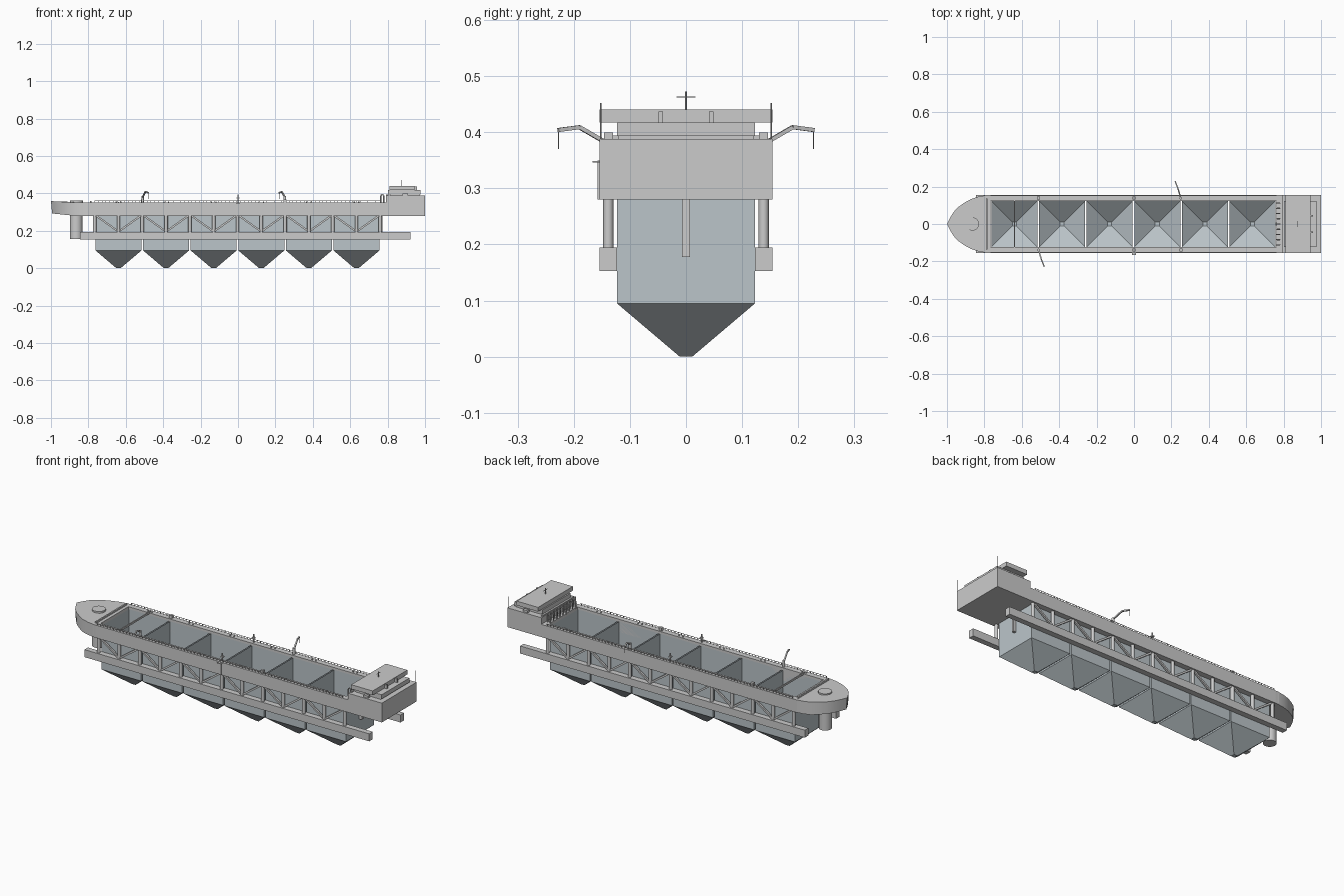
import bpy, bmesh, math
from mathutils import Vector, Matrix

if "Cube" in bpy.data.objects:
    bpy.data.objects.remove(bpy.data.objects["Cube"])

steel = bpy.data.materials.new("hopper_steel")
steel.diffuse_color = (0.50, 0.56, 0.59, 1)
steel.use_nodes = True
steel.node_tree.nodes["Principled BSDF"].inputs["Base Color"].default_value = steel.diffuse_color


def finish(name, bm, mat=None, smooth=False):
    me = bpy.data.meshes.new(name)
    bm.to_mesh(me)
    bm.free()
    ob = bpy.data.objects.new(name, me)
    bpy.context.collection.objects.link(ob)
    if mat:
        me.materials.append(mat)
    if smooth:
        bpy.ops.object.select_all(action='DESELECT')
        ob.select_set(True)
        bpy.context.view_layer.objects.active = ob
        bpy.ops.object.shade_smooth_by_angle(angle=math.radians(35))
    return ob


def add_box(bm, x0, x1, y0, y1, z0, z1):
    m = Matrix.Translation(((x0 + x1) / 2, (y0 + y1) / 2, (z0 + z1) / 2))
    bmesh.ops.create_cube(bm, size=1, matrix=m @ Matrix.Diagonal((x1 - x0, y1 - y0, z1 - z0, 1)))


def box(name, *b):
    bm = bmesh.new()
    add_box(bm, *b)
    return finish(name, bm)


def add_bar(bm, a, b, r, seg=8):
    a, b = Vector(a), Vector(b)
    d = b - a
    m = Matrix.Translation((a + b) / 2) @ d.to_track_quat('Z', 'Y').to_matrix().to_4x4()
    if seg == 4:
        m = m @ Matrix.Rotation(math.pi / 4, 4, 'Z')
    bmesh.ops.create_cone(bm, cap_ends=True, segments=seg, radius1=r, radius2=r, depth=d.length, matrix=m)


def add_path(bm, pts, r, seg=8):
    for a, b in zip(pts, pts[1:]):
        add_bar(bm, a, b, r, seg)


W, IN, MID = 0.154, 0.123, 0.1385      # hull half width, hold half width, rail centre
PITCH = 0.2545
centres = [-0.639 + PITCH * i for i in range(6)]
X0, X1 = centres[0] - PITCH / 2, centres[-1] + PITCH / 2

# Open-topped hoppers tapering to a small square outlet
for i, c in enumerate(centres):
    bm = bmesh.new()
    rings = [[bm.verts.new((c + sx * h, sy * h, z)) for sx, sy in ((-1, -1), (1, -1), (1, 1), (-1, 1))]
             for h, z in ((0.011, 0), (IN, 0.095), (IN, 0.338))]
    bm.faces.new(rings[0][::-1])
    for lo, hi in zip(rings, rings[1:]):
        for k in range(4):
            n = (k + 1) % 4
            bm.faces.new((lo[k], lo[n], hi[n], hi[k]))
    finish(f"hopper_{i + 1}", bm, steel)

for side, s in (("front", -1), ("back", 1)):
    ya, yb = sorted((s * IN, s * W))
    # Upper hull girder and lower pontoon
    box(f"hull_girder_{side}", X0 - 0.03, X1 + 0.02, ya, yb, 0.28, 0.351)
    box(f"lower_pontoon_{side}", -0.845, 0.922, ya, yb, 0.153, 0.195)

    # Truss between them: round posts and V diagonals
    bm = bmesh.new()
    for c in centres:
        add_bar(bm, (c, s * MID, 0.19), (c, s * MID, 0.285), 0.009, 16)
        for e in (-1, 1):
            add_bar(bm, (c + e * 0.118, s * MID, 0.28), (c + e * 0.006, s * MID, 0.2), 0.007, 4)
    for i in range(7):
        x = X0 + PITCH * i
        add_bar(bm, (x, s * MID, 0.19), (x, s * MID, 0.285), 0.009, 16)
    finish(f"truss_{side}", bm, smooth=True)

    # Deck railing
    bm = bmesh.new()
    for i in range(77):
        x = X0 + 0.02 * i
        add_box(bm, x - 0.0012, x + 0.0012, s * 0.151 - 0.0012, s * 0.151 + 0.0012, 0.35, 0.361)
    add_box(bm, X0, X1, s * 0.151 - 0.001, s * 0.151 + 0.001, 0.359, 0.361)
    finish(f"railing_{side}", bm)

    # Paired bollards along the girder
    bm = bmesh.new()
    for c in centres:
        for dx in (-0.012, 0.012):
            add_bar(bm, (c + dx, s * 0.134, 0.35), (c + dx, s * 0.134, 0.357), 0.003)
    finish(f"bollards_{side}", bm)

    # Midship post with a flat head
    bm = bmesh.new()
    add_bar(bm, (0, s * MID, 0.35), (0, s * MID, 0.395), 0.004)
    add_box(bm, -0.007, 0.007, s * MID - 0.008, s * MID + 0.008, 0.372, 0.379)
    finish(f"deck_post_{side}", bm)

    # Thin stern pole
    bm = bmesh.new()
    add_bar(bm, (0.997, s * 0.152, 0.385), (0.997, s * 0.152, 0.452), 0.001, 6)
    finish(f"stern_pole_{side}", bm)

# Swung-out deck cranes, with hanging cable
for name, x, s in (("crane_front", -0.51, -1), ("crane_back", 0.25, 1)):
    d = -s
    bm = bmesh.new()
    add_bar(bm, (x, s * MID, 0.35), (x, s * MID, 0.386), 0.007, 12)
    add_path(bm, [(x, s * 0.140, 0.380), (x + d * 0.015, s * 0.19, 0.409),
                  (x + d * 0.030, s * 0.228, 0.404)], 0.005, 4)
    add_bar(bm, (x + d * 0.030, s * 0.227, 0.404), (x + d * 0.030, s * 0.227, 0.37), 0.001, 6)
    finish(name, bm)
    box(name + "_opposite_fitting", x - 0.008, x + 0.008, -s * MID - 0.008, -s * MID + 0.008, 0.35, 0.368)

# Pointed bow, raked in at the keel
half = [(-1, 0), (-0.985, 0.03), (-0.965, 0.064), (-0.938, 0.092), (-0.905, 0.115),
        (-0.87, 0.134), (-0.83, 0.147), (-0.785, W)]
outline = [(X0, W)] + half[::-1] + [(x, -y) for x, y in half[1:]] + [(X0, -W)]
bm = bmesh.new()
top, low = [], []
for x, y in outline:
    t = max(0, (-0.87 - x) / 0.13)
    top.append(bm.verts.new((x, y, 0.351 + 0.008 * t)))
    low.append(bm.verts.new((x + 0.006 * t, y, 0.28 + 0.013 * t)))
bm.faces.new(top)
bm.faces.new(low[::-1])
for k in range(len(top)):
    n = (k + 1) % len(top)
    bm.faces.new((top[k], low[k], low[n], top[n]))
bmesh.ops.recalc_face_normals(bm, faces=bm.faces)
finish("bow", bm, smooth=True)

# Bow turret column, deck disc and breakwater
bm = bmesh.new()
add_bar(bm, (-0.865, 0, 0.155), (-0.865, 0, 0.29), 0.034, 32)
finish("bow_column", bm, smooth=True)
bm = bmesh.new()
add_bar(bm, (-0.863, 0, 0.345), (-0.863, 0, 0.361), 0.035, 32)
finish("bow_deck_disc", bm, smooth=True)
box("breakwater", -0.792, -0.784, -0.135, 0.135, 0.35, 0.36)

# Walkway beam across the first hold
box("hold_crossbeam", centres[0] - 0.003, centres[0] + 0.003, -MID, MID, 0.345, 0.355)

# Side platform amidships
box("boarding_platform", -0.012, 0.012, -0.167, -W, 0.346, 0.349)
box("boarding_ladder", -0.005, 0.005, -0.158, -W, 0.28, 0.35)

# Stern block and bridge
box("stern_block", 0.79, 1.0, -W, W, 0.28, 0.388)
box("stern_deck_step", X1, 0.79, -W, W, 0.28, 0.351)
box("stern_coaming", 0.792, 0.802, -0.14, 0.14, 0.388, 0.394)
box("bridge_base", 0.815, 0.97, -0.12, 0.12, 0.388, 0.394)
box("bridge_deck", 0.803, 0.977, -IN, IN, 0.393, 0.417)
box("bridge_house", 0.810, 0.943, -W, W, 0.417, 0.441)
for s in (-1, 1):
    box("bridge_fin", 0.943, 0.958, s * 0.045 - 0.004, s * 0.045 + 0.004, 0.417, 0.437)
    box("stern_bollard", 0.88, 0.91, s * MID - 0.008, s * MID + 0.008, 0.388, 0.400)

# Radar mast
bm = bmesh.new()
add_bar(bm, (0.872, 0, 0.44), (0.872, 0, 0.473), 0.0018, 8)
add_box(bm, 0.871, 0.873, -0.017, 0.017, 0.462, 0.464)
finish("mast", bm)

# Stern centre post
box("stern_post", X1 - 0.005, X1 + 0.012, -0.007, 0.007, 0.178, 0.28)

# Row of arched pipes in front of the stern block
bm = bmesh.new()
for i in range(9):
    y = -0.112 + 0.028 * i
    arc = [(0.771 - 0.008 * math.cos(a), y, 0.385 + 0.009 * math.sin(a))
           for a in [math.pi * k / 6 for k in range(7)]]
    add_path(bm, [(0.763, y, 0.345)] + arc + [(0.779, y, 0.351)], 0.0035)
finish("arched_pipes", bm, smooth=True)
